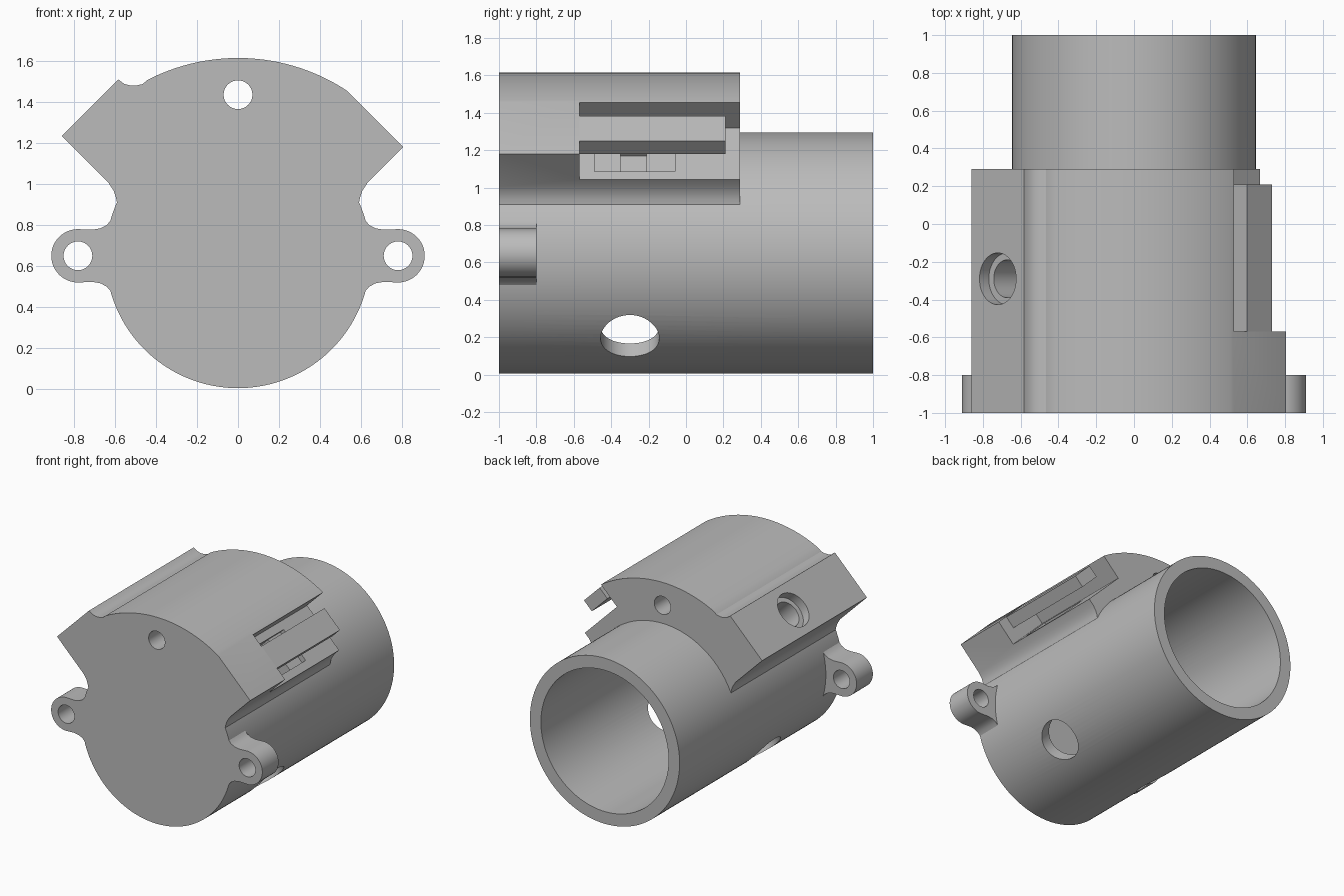
import bpy, bmesh, math
from mathutils import Vector

if "Cube" in bpy.data.objects:
    bpy.data.objects.remove(bpy.data.objects["Cube"])

AXIS = 0.65          # height of the tube axis
S = math.sqrt(0.5)

grey = bpy.data.materials.new("plain grey")
grey.use_nodes = True
grey.diffuse_color = (0.5, 0.5, 0.5, 1)
grey.node_tree.nodes["Principled BSDF"].inputs["Base Color"].default_value = (0.5, 0.5, 0.5, 1)


def finish(name, bm):
    bmesh.ops.recalc_face_normals(bm, faces=bm.faces)
    mesh = bpy.data.meshes.new(name)
    bm.to_mesh(mesh)
    bm.free()
    mesh.materials.append(grey)
    ob = bpy.data.objects.new(name, mesh)
    bpy.context.collection.objects.link(ob)
    return ob


def prism(name, pts, y0, y1):
    """Extrude an (x, z) outline along y."""
    bm = bmesh.new()
    face = bm.faces.new([bm.verts.new((x, y0, z)) for x, z in pts])
    new = bmesh.ops.extrude_face_region(bm, geom=[face])["geom"]
    bmesh.ops.translate(bm, vec=(0, y1 - y0, 0),
                        verts=[g for g in new if isinstance(g, bmesh.types.BMVert)])
    return finish(name, bm)


def rod(name, start, end, r, seg=64):
    """Cylinder between two points."""
    a, b = Vector(start), Vector(end)
    bm = bmesh.new()
    bmesh.ops.create_cone(bm, cap_ends=True, segments=seg, radius1=r, radius2=r,
                          depth=(b - a).length)
    turn = (b - a).to_track_quat('Z', 'Y').to_matrix().to_4x4()
    bmesh.ops.transform(bm, matrix=turn, verts=bm.verts)
    bmesh.ops.translate(bm, vec=(a + b) / 2, verts=bm.verts)
    return finish(name, bm)


def diag(u, v, side=1):
    """Point at distance u out along the upper diagonal, v down across it."""
    return (side * (u + v) * S, AXIS + (u - v) * S)


def diag_box(name, u0, u1, v0, v1, y0, y1):
    return prism(name, [diag(u0, v0), diag(u1, v0), diag(u1, v1), diag(u0, v1)], y0, y1)


def combine(target, other, operation):
    mod = target.modifiers.new("combine", 'BOOLEAN')
    mod.operation = operation
    mod.solver = 'EXACT'
    mod.object = other
    bpy.context.view_layer.objects.active = target
    bpy.ops.object.modifier_apply(modifier=mod.name)
    bpy.data.objects.remove(other)


# Main tube
body = rod("tube_housing", (0, -1, AXIS), (0, 1, AXIS), 0.645, 128)

# Upper block: neck fillets, angled shoulders, large top arc and a small dip
W = 0.195
neck = [(0.4, 0.8), (0.59, 0.91), (0.595, 0.935), (0.605, 0.965), (0.63, 1.004)]
R = 0.964
a0, a1 = math.asin(W / R) - math.pi / 4, math.asin(0.44 / R)
arc = [(-R * math.sin(t), AXIS + R * math.cos(t))
       for t in [a0 + (a1 - a0) * i / 40 for i in range(1, 41)]]
dip = [(-0.465, 1.487), (-0.495, 1.48), (-0.525, 1.48), (-0.555, 1.488)]
outline = (neck + [diag(0.944, W), diag(0.944, -W)] + arc + dip
           + [diag(1.02, -W, -1), diag(1.02, W, -1)]
           + [(-x, z) for x, z in reversed(neck)])
combine(body, prism("upper_block", outline, -1, 0.29), 'UNION')

# Mounting ears with concave necks
upper = [(0.45, 0.17), (0.622, 0.17), (0.64, 0.15), (0.67, 0.134), (0.71, 0.127)]
tip = [(0.78 + 0.13 * math.sin(t), 0.13 * math.cos(t))
       for t in [math.pi * i / 24 for i in range(25)]]
ear = upper + tip + [(x, -z) for x, z in reversed(upper)]
for side in (1, -1):
    pts = [(side * x, AXIS + z) for x, z in ear]
    combine(body, prism("mounting_ear", pts, -1, -0.8), 'UNION')

# Latch channel with its pocket and slot
combine(body, diag_box("channel_cut", 0.75, 1.2, -W, 0.4, -0.57, 0.4), 'DIFFERENCE')
combine(body, diag_box("pocket_cut", 0.71, 0.8, -0.134, 0.134, -0.49, -0.06), 'DIFFERENCE')
combine(body, diag_box("slot_cut", 0.6, 0.8, -0.134, 0.134, -0.35, -0.21), 'DIFFERENCE')

# Bore open at the back
combine(body, rod("bore_cut", (0, -0.9, AXIS), (0, 1.2, AXIS), 0.55, 128), 'DIFFERENCE')

# Long hole through the block and holes in the ears
for x, z in ((0, 1.435), (0.78, AXIS), (-0.78, AXIS)):
    combine(body, rod("hole_cut", (x, -1.2, z), (x, 0.5, z), 0.07, 48), 'DIFFERENCE')


# Angled holes: two lower ports and a stepped port in the left shoulder
def angled_hole(side, up, r, inner, outer, y):
    ends = [(side * d * S, y, AXIS + up * d * S) for d in (inner, outer)]
    combine(body, rod("port_cut", *ends, r), 'DIFFERENCE')


for side in (1, -1):
    angled_hole(side, -1, 0.157, 0.3, 0.9, -0.3)
angled_hole(-1, 1, 0.137, 0.95, 1.2, -0.29)
angled_hole(-1, 1, 0.1, 0.4, 1.2, -0.29)

# Spring latch bar over the channel
combine(body, diag_box("latch_bar", 0.845, 0.94, -0.095, 0.095, -0.62, 0.21), 'UNION')

bpy.ops.object.select_all(action='DESELECT')
body.select_set(True)
bpy.context.view_layer.objects.active = body
bpy.ops.object.shade_smooth_by_angle(angle=math.radians(25))
